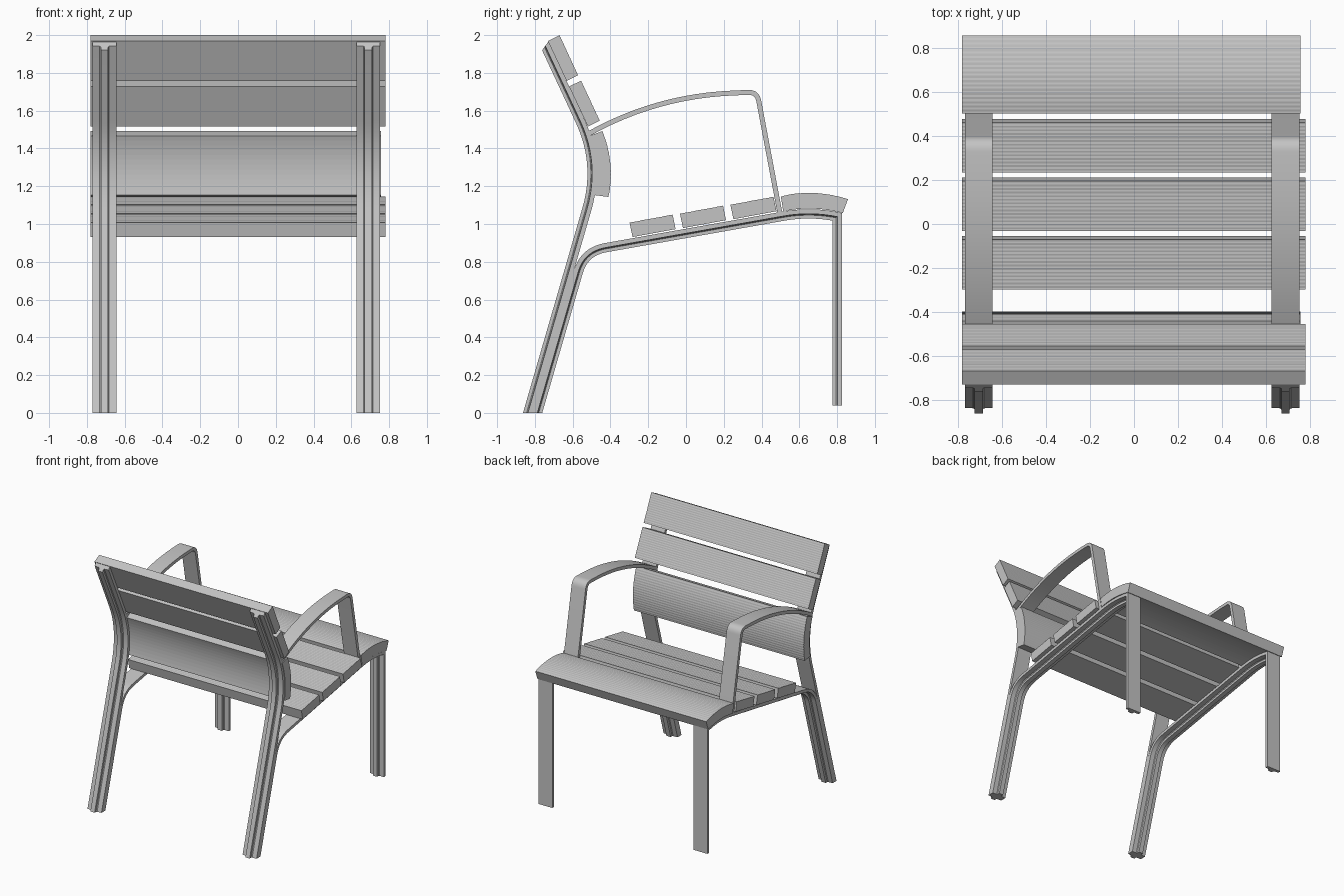
import bpy, bmesh, math
from mathutils import Vector

cube = bpy.data.objects.get("Cube")
if cube:
    bpy.data.objects.remove(cube)

grey = bpy.data.materials.new("plain grey")
grey.use_nodes = True
COLOUR = (0.55, 0.55, 0.55, 1)
grey.diffuse_color = COLOUR
grey.node_tree.nodes["Principled BSDF"].inputs["Base Color"].default_value = COLOUR


def loft(name, rings, smooth=True):
    """Join closed rings of points into a capped solid."""
    bm = bmesh.new()
    loops = [[bm.verts.new(p) for p in ring] for ring in rings]
    n = len(loops[0])
    for a, b in zip(loops, loops[1:]):
        for i in range(n):
            j = (i + 1) % n
            bm.faces.new((a[i], a[j], b[j], b[i]))
    bm.faces.new(loops[0])
    bm.faces.new(loops[-1])
    bmesh.ops.recalc_face_normals(bm, faces=bm.faces)
    mesh = bpy.data.meshes.new(name)
    bm.to_mesh(mesh)
    bm.free()
    mesh.materials.append(grey)
    obj = bpy.data.objects.new(name, mesh)
    bpy.context.collection.objects.link(obj)
    if smooth:
        bpy.ops.object.select_all(action="DESELECT")
        obj.select_set(True)
        bpy.context.view_layer.objects.active = obj
        bpy.ops.object.shade_smooth_by_angle(angle=math.radians(25))


def rounded_path(corners, steps=12):
    """Turn (y, z, tangent length) corners into a polyline with eased bends."""
    path = []
    for i, (y, z, t) in enumerate(corners):
        p = Vector((y, z))
        if t == 0:
            path.append(p)
            continue
        a = p + (Vector(corners[i - 1][:2]) - p).normalized() * t
        b = p + (Vector(corners[i + 1][:2]) - p).normalized() * t
        for k in range(steps + 1):
            s = k / steps
            path.append(a * (1 - s) ** 2 + p * 2 * s * (1 - s) + b * s ** 2)
    return path


def sweep(name, x, corners, section, side, end_tilt=0):
    """Sweep an (x, depth) section along a path; side 1 puts depth to the right."""
    path = rounded_path(corners)
    rings = []
    for i, p in enumerate(path):
        d0 = (p - path[i - 1]).normalized() if i else None
        d1 = (path[i + 1] - p).normalized() if i + 1 < len(path) else d0
        d0 = d0 or d1
        d = (d0 + d1).normalized()
        n = Vector((d.y, -d.x)) * side / d.dot(d0)
        ring = []
        for sx, depth in section:
            q = p + n * depth
            if p.y == 0:                      # feet are cut level with the floor
                q -= d * (q.y / d.y)
            if i == len(path) - 1:            # slanted cut at the far end
                q -= d * depth * end_tilt
            ring.append((x + sx, q.x, q.y))
        rings.append(ring)
    loft(name, rings)


def slat(name, back, front, right_end, teeth=14):
    """Plank from a plain back curve and a finely reeded front curve."""
    def curve(pts, s):
        a, m, b = [Vector(p) for p in pts]
        return a * (1 - s) * (1 - 2 * s) + m * 4 * s * (1 - s) + b * s * (2 * s - 1)

    count = teeth * 2
    outline = []
    for i in range(count + 1):
        s = i / count
        f, r = curve(front, s), curve(back, s)
        outline.append(f.lerp(r, 0.016) if i % 2 else f)
    outline += [curve(back, 1 - i / 12) for i in range(13)]
    loft(name, [[(x, p.x, p.y) for p in outline] for x in (-0.782, right_end)], False)


def flat_slat(name, b0, b1, f0, f1):
    mid = lambda a, b: ((a[0] + b[0]) / 2, (a[1] + b[1]) / 2)
    slat(name, (b0, mid(b0, b1), b1), (f0, mid(f0, f1), f1), 0.781)


# Section shapes: ribbed T bar for the frame, flat bar for the armrests
half = [(0.063, 0), (0.063, 0.024), (0.025, 0.026), (0.019, 0.031), (0.019, 0.049)]
tee = half + [(-x, d) for x, d in reversed(half)]
bar = [(0.063, 0), (0.063, 0.026), (-0.063, 0.026), (-0.063, 0)]

# Side frames and armrests
for label, x in (("right", -0.707), ("left", 0.69)):
    sweep(label + "_back_post", x,
          [(-0.812, 0, 0), (-0.429, 1.321, 0.26), (-0.729, 1.965, 0)], tee, -1, 0.55)
    sweep(label + "_seat_rail_and_legs", x,
          [(-0.812, 0, 0), (-0.558, 0.876, 0.13), (0.66, 1.092, 0.15),
           (0.825, 1.058, 0), (0.825, 0.04, 0)], tee, 1)
    sweep(label + "_armrest", x,
          [(-0.52, 1.49, 0), (-0.16, 1.69, 0.41), (0.387, 1.712, 0.06),
           (0.509, 1.065, 0)], bar, 1)

# Flat seat slats, evenly spaced up the sloping rail
for i in range(3):
    y, z = -0.283 + 0.267 * i, 0.931 + 0.0473 * i
    flat_slat("seat_slat_%d" % (i + 1), (y, z), (y + 0.228, z + 0.042),
              (y - 0.016, z + 0.077), (y + 0.212, z + 0.119))

# Curved front edge of the seat
slat("front_seat_slat", ((0.515, 1.066), (0.665, 1.082), (0.83, 1.058)),
     ((0.502, 1.146), (0.675, 1.165), (0.858, 1.132)), 0.757, 18)

# Backrest: two flat slats above a curved lumbar slat
flat_slat("top_back_slat", (-0.632, 1.757), (-0.731, 1.968),
          (-0.571, 1.788), (-0.669, 2.0))
flat_slat("middle_back_slat", (-0.519, 1.516), (-0.619, 1.728),
          (-0.456, 1.547), (-0.555, 1.759))
slat("lumbar_slat", ((-0.484, 1.153), (-0.476, 1.315), (-0.511, 1.466)),
     ((-0.41, 1.143), (-0.4, 1.32), (-0.442, 1.492)), 0.757, 18)
